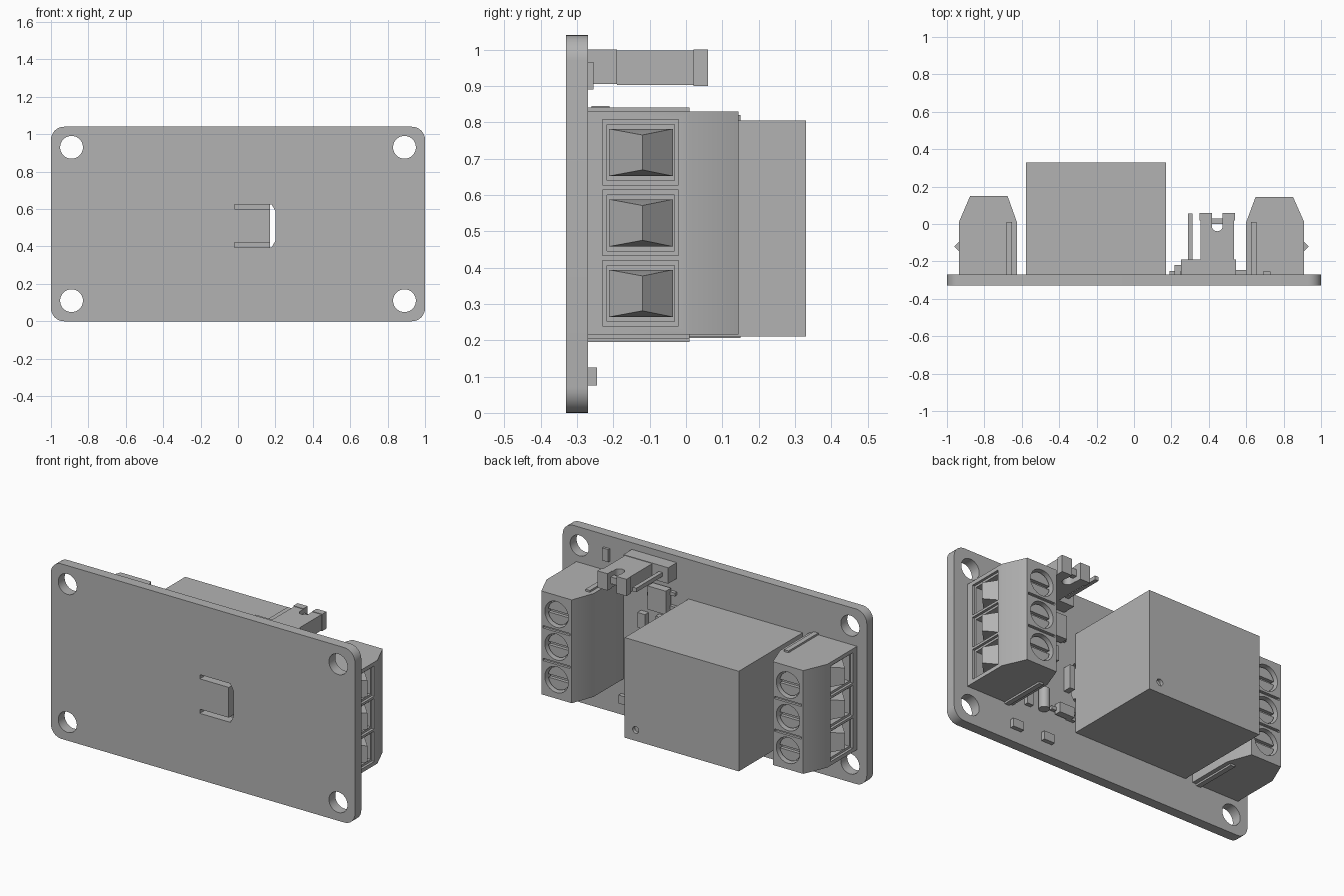
import bpy, bmesh, math

if "Cube" in bpy.data.objects:
    bpy.data.objects.remove(bpy.data.objects["Cube"])

grey = bpy.data.materials.new("plain grey")
grey.use_nodes = True
grey.diffuse_color = (0.45, 0.45, 0.45, 1)
grey.node_tree.nodes["Principled BSDF"].inputs["Base Color"].default_value = (0.45, 0.45, 0.45, 1)


def finish(name, bm):
    bmesh.ops.recalc_face_normals(bm, faces=bm.faces)
    mesh = bpy.data.meshes.new(name)
    bm.to_mesh(mesh)
    bm.free()
    mesh.materials.append(grey)
    ob = bpy.data.objects.new(name, mesh)
    bpy.context.collection.objects.link(ob)
    return ob


def prism(name, pts, a, b, along="z"):
    """Extrude a flat outline from a to b along z or y."""
    bm = bmesh.new()
    place = (lambda p, t: (p[0], p[1], t)) if along == "z" else (lambda p, t: (p[0], t, p[1]))
    low = [bm.verts.new(place(p, a)) for p in pts]
    high = [bm.verts.new(place(p, b)) for p in pts]
    bm.faces.new(low)
    bm.faces.new(high)
    for i in range(len(pts)):
        j = (i + 1) % len(pts)
        bm.faces.new((low[i], low[j], high[j], high[i]))
    return finish(name, bm)


def box(name, x0, x1, y0, y1, z0, z1):
    return prism(name, [(x0, y0), (x1, y0), (x1, y1), (x0, y1)], z0, z1)


def circle(cx, cy, r, n=40):
    return [(cx + r * math.cos(i * math.tau / n), cy + r * math.sin(i * math.tau / n)) for i in range(n)]


def hull(name, pts):
    bm = bmesh.new()
    for p in pts:
        bm.verts.new(p)
    bmesh.ops.convex_hull(bm, input=bm.verts)
    bmesh.ops.dissolve_limit(bm, angle_limit=0.01, verts=bm.verts, edges=bm.edges)
    return finish(name, bm)


def cut(ob, *cutters):
    bpy.context.view_layer.objects.active = ob
    for c in cutters:
        mod = ob.modifiers.new("cut", "BOOLEAN")
        mod.operation = "DIFFERENCE"
        mod.solver = "EXACT"
        mod.object = c
        bpy.ops.object.modifier_apply(modifier=mod.name)
        bpy.data.objects.remove(c)


FACE = -0.27   # component side of the board

# Circuit board with rounded corners, mounting holes and an isolation slot
R = 0.07
outline = []
for k, (cx, cz) in enumerate([(1 - R, 1.04 - R), (R - 1, 1.04 - R), (R - 1, R), (1 - R, R)]):
    for i in range(9):
        t = (k + i / 8) * math.pi / 2
        outline.append((cx + R * math.cos(t), cz + R * math.sin(t)))
board = prism("circuit_board", outline, -0.33, FACE, "y")
for x in (-0.89, 0.89):
    for z in (0.11, 0.93):
        cut(board, prism("hole", circle(x, z, 0.061), -0.4, -0.2, "y"))
slot = [(-0.02, 0.395), (0.18, 0.395), (0.2, 0.43), (0.2, 0.59), (0.18, 0.625), (-0.02, 0.625),
        (-0.02, 0.6), (0.17, 0.6), (0.17, 0.42), (-0.02, 0.42)]
cut(board, prism("slot", slot, -0.4, -0.2, "y"))

# Relay with a small vent dimple
relay = box("relay", -0.578, 0.172, FACE, 0.33, 0.21, 0.805)
cut(relay, prism("vent", circle(0.1, 0.275, 0.02, 24), 0.31, 0.4, "y"))


# Screw terminal blocks, s is the outward side
def terminal(side, s, inner, mid, top):
    X = lambda u: s * (inner + u)

    def tbox(name, u0, u1, *rest):
        return box(name, *sorted((X(u0), X(u1))), *rest)

    prof = [(0, FACE), (0, 0.01), (0.05, top), (0.25, top), (0.31, 0.01), (0.31, FACE)]
    body = prism(side + "_terminal_block", [(X(u), y) for u, y in prof], mid - 0.307, mid + 0.307)
    for k in (-1, 0, 1):
        z = mid + 0.194 * k
        cut(body,
            tbox("mouth", 0.295, 0.4, -0.23, -0.02, z - 0.09, z + 0.09),
            tbox("cell", 0.17, 0.4, -0.218, -0.032, z - 0.077, z + 0.077),
            prism("well", circle(X(0.15), z, 0.077), top - 0.05, top + 0.1, "y"))
        # slotted screw
        screw = prism(side + "_terminal_screw", circle(X(0.15), z, 0.068), top - 0.06, top - 0.02, "y")
        cut(screw, tbox("slit", 0.05, 0.25, top - 0.04, top, z - 0.01, z + 0.01))
        # ridged wire clamp
        pts = [(X(u), y, z + e * h) for e in (-1, 1) for u, y, h in
               ((0.15, -0.212, 0.065), (0.15, -0.036, 0.065), (0.245, -0.212, 0.065),
                (0.25, -0.036, 0.065), (0.335, -0.12, 0.048))]
        hull(side + "_wire_clamp", pts)
    for k in (-1, 1):
        z = mid + 0.097 * k
        cut(body, tbox("groove", 0.06, 0.24, top - 0.015, top + 0.1, z - 0.007, z + 0.007))
    tbox(side + "_terminal_rib", 0.025, 0.055, FACE, 0.01, mid - 0.318, mid + 0.318)


terminal("left", 1, 0.6, 0.523, 0.145)
terminal("right", -1, 0.626, 0.513, 0.15)

# Pin header
box("header_base", 0.25, 0.545, FACE, -0.19, 0.905, 1.0)
for x in (0.3, 0.4, 0.49):
    box("header_pin", x - 0.012, x + 0.012, -0.2, 0.055 if x < 0.35 else 0.0, 0.938, 0.962)

# Jumper cap with a keyhole grip
body = box("jumper_body", 0.355, 0.535, -0.19, 0.02, 0.903, 0.997)
grip = box("jumper_grip", 0.35, 0.54, 0.02, 0.06, 0.9, 1.0)
for part in (body, grip):
    cut(part, box("gap", 0.416, 0.474, -0.01, 0.1, 0.8, 1.1))
cut(body, prism("keyhole", circle(0.445, -0.01, 0.029, 32), 0.8, 1.1))
box("jumper_web", 0.41, 0.48, 0.0, 0.03, 0.93, 0.97)

# Small chips: x, z, width, height, top
chips = [(0.71, 0.928, 0.04, 0.075, -0.255), (0.58, 0.1, 0.07, 0.05, -0.245),
         (0.37, 0.1, 0.07, 0.05, -0.245), (0.46, 0.61, 0.05, 0.09, -0.235),
         (0.34, 0.62, 0.05, 0.09, -0.235), (0.5, 0.29, 0.04, 0.08, -0.245),
         (0.235, 0.5, 0.035, 0.14, -0.22)]
for x, z, w, h, y in chips:
    box("chip", x - w / 2, x + w / 2, FACE, y, z - h / 2, z + h / 2)

# Transistors with legs
for x, z, w, h, y in [(0.34, 0.775, 0.12, 0.14, -0.21), (0.27, 0.29, 0.1, 0.06, -0.22)]:
    box("transistor", x - w / 2, x + w / 2, -0.26, y, z - h / 2, z + h / 2)
    for dx, dz in ((-1, -0.3), (-1, 0.3), (1, 0)):
        lx, lz = x + dx * w * 0.55, z + dz * h
        box("transistor_leg", lx - 0.025, lx + 0.025, FACE, -0.25, lz - 0.01, lz + 0.01)

# Round diode
prism("diode", circle(0.41, -0.24, 0.03, 24), 0.25, 0.37)

# Smooth the round walls, keep edges sharp
for ob in bpy.context.view_layer.objects:
    ob.select_set(ob.type == "MESH")
bpy.context.view_layer.objects.active = board
bpy.ops.object.shade_smooth_by_angle(angle=math.radians(30))
